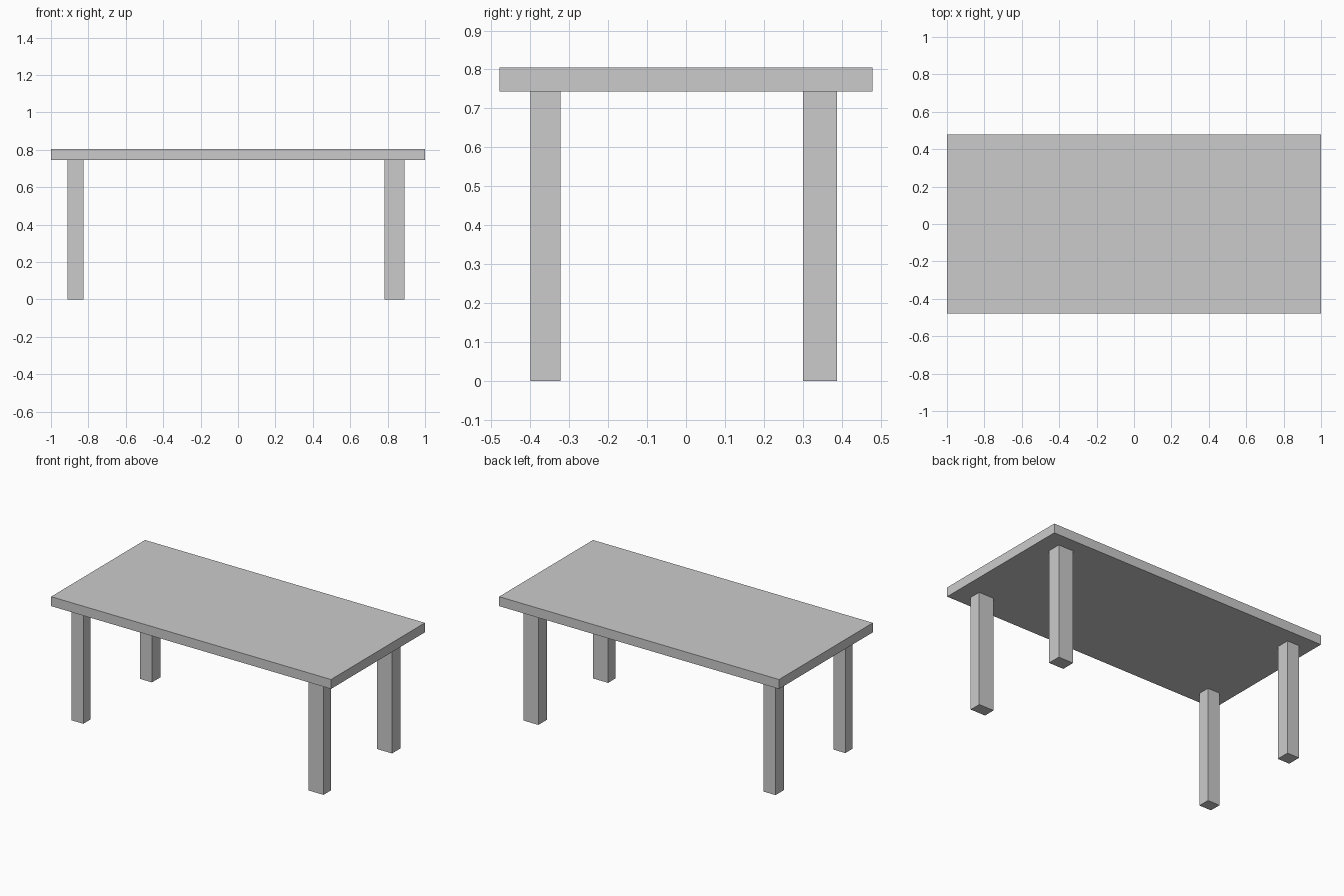
import bpy

if "Cube" in bpy.data.objects:
    bpy.data.objects.remove(bpy.data.objects["Cube"])


def box(name, xs, ys, zs):
    """Add a box spanning the given (min, max) range on each axis."""
    spans = (xs, ys, zs)
    bpy.ops.mesh.primitive_cube_add(size=1, location=[(a + b) / 2 for a, b in spans])
    obj = bpy.context.object
    obj.name = name
    obj.scale = [b - a for a, b in spans]
    bpy.ops.object.transform_apply(location=False, rotation=False, scale=True)
    return obj


TOP_Z, UNDER_Z = 0.805, 0.744

# Table top
box("table_top", (-1, 1), (-0.479, 0.479), (UNDER_Z, TOP_Z))

# Four legs: right legs are wider in x, back legs deeper in y
columns = {"left": (-0.912, -0.826), "right": (0.783, 0.89)}
rows = {"front": (-0.399, -0.323), "back": (0.301, 0.388)}
for row, ys in rows.items():
    for side, xs in columns.items():
        box(f"{row}_{side}_leg", xs, ys, (0, UNDER_Z))
